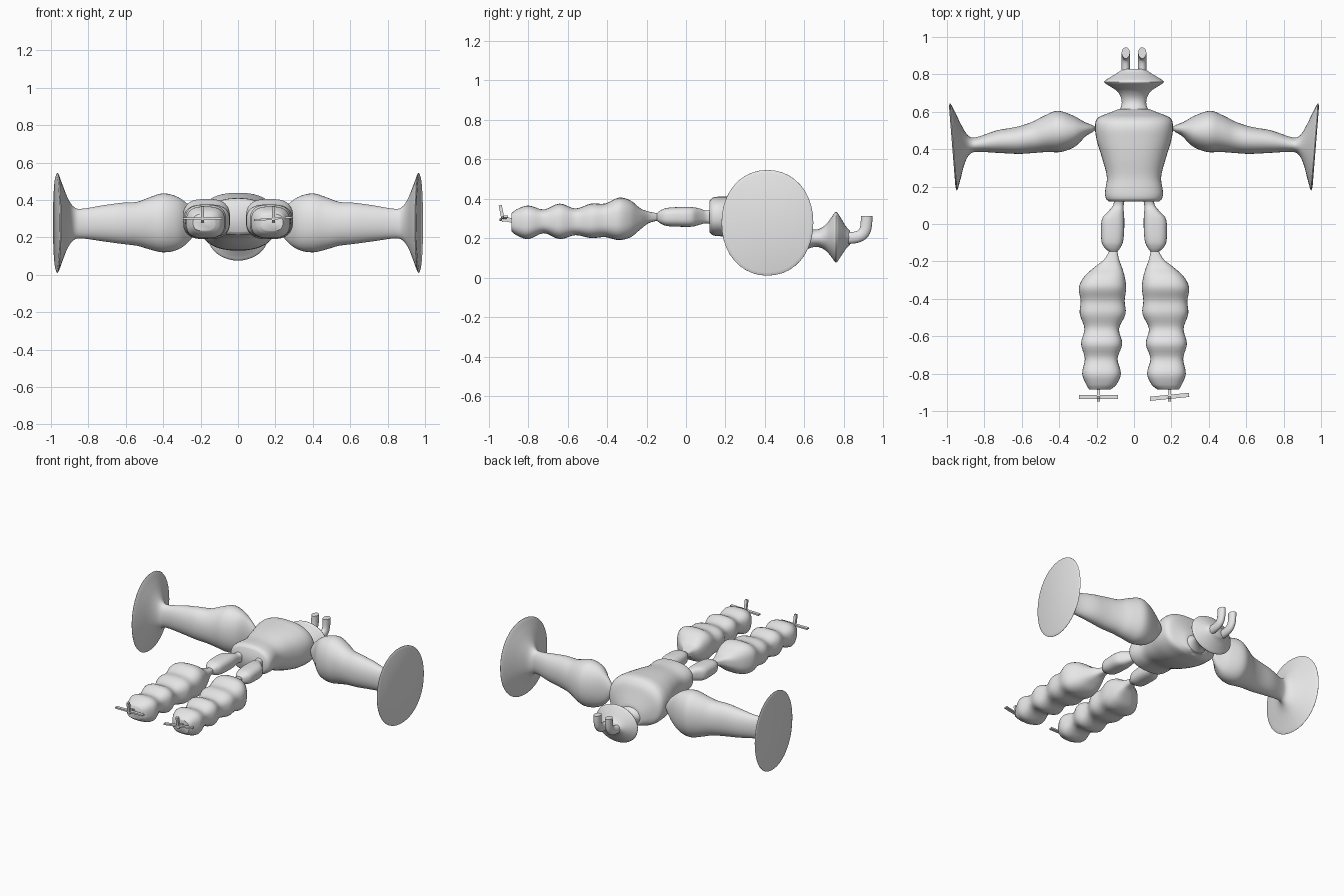
import bpy
import bmesh
import math
from mathutils import Matrix, Vector, Euler

cube = bpy.data.objects.get("Cube")
if cube:
    bpy.data.objects.remove(cube, do_unlink=True)

grey = bpy.data.materials.new("light grey")
grey.use_nodes = True
colour = (0.8, 0.8, 0.8, 1)
grey.diffuse_color = colour
grey.node_tree.nodes["Principled BSDF"].inputs["Base Color"].default_value = colour


def finish(name, bm, smooth=True):
    """Turn a bmesh into a named, coloured and shaded object."""
    bmesh.ops.recalc_face_normals(bm, faces=bm.faces)
    mesh = bpy.data.meshes.new(name)
    bm.to_mesh(mesh)
    bm.free()
    obj = bpy.data.objects.new(name, mesh)
    bpy.context.collection.objects.link(obj)
    mesh.materials.append(grey)
    if smooth:
        bpy.ops.object.select_all(action="DESELECT")
        obj.select_set(True)
        bpy.context.view_layer.objects.active = obj
        bpy.ops.object.shade_smooth_by_angle(angle=math.radians(50))
    return obj


def spline(rows, steps=4):
    """Smoothly interpolate the cross-section stations."""
    rows = [Vector(row) for row in rows]
    result = []
    last = len(rows) - 1
    for i in range(last):
        p, q = rows[i], rows[i + 1]
        before, after = rows[max(i - 1, 0)], rows[min(i + 2, last)]
        # tangents scaled to the uneven spacing of the stations
        span = q[0] - p[0]
        m = (q - before) * (span / (q[0] - before[0]))
        n = (after - p) * (span / (after[0] - p[0]))
        for k in range(steps):
            t = k / steps
            s = t * t * (3 - 2 * t)
            result.append(p * (1 - s) + q * s
                          + m * (t * (1 - t) ** 2) - n * (t * t * (1 - t)))
    return result + [rows[last]]


def loft(name, rows, along="y", side=1, square=2, tilt=0, sides=40):
    """Skin stations of (position, low and high across, low and high z)."""
    bm = bmesh.new()
    rings = []
    for pos, a0, a1, z0, z1 in spline(rows):
        ring = []
        for k in range(sides):
            angle = math.tau * k / sides
            c, s = math.cos(angle), math.sin(angle)
            c = math.copysign(abs(c) ** (2 / square), c)
            s = math.copysign(abs(s) ** (2 / square), s)
            across = c * (a1 - a0) / 2
            a, z = (a0 + a1) / 2 + across, (z0 + z1) / 2 + s * (z1 - z0) / 2
            point = (a, pos, z) if along == "y" else (pos + tilt * across, a, z)
            ring.append(bm.verts.new((side * point[0], point[1], point[2])))
        rings.append(ring)
    for low, high in zip(rings, rings[1:]):
        for k in range(sides):
            n = (k + 1) % sides
            bm.faces.new((low[k], low[n], high[n], high[k]))
    bm.faces.new(rings[0])
    bm.faces.new(rings[-1])
    return finish(name, bm)


def box(name, centre, size, turn=(0, 0, 0)):
    bm = bmesh.new()
    bmesh.ops.create_cube(bm, size=1)
    place = Matrix.LocRotScale(Vector(centre), Euler(turn), Vector(size))
    bmesh.ops.transform(bm, matrix=place, verts=bm.verts)
    return finish(name, bm, smooth=False)


def symmetric(rows):
    """Stations of (y, half width, low z, high z) centred on the body."""
    return [(y, -w, w, low, high) for y, w, low, high in rows]


# Torso, then neck and flared head
loft("torso", symmetric([
    (.12, .135, .23, .39), (.135, .15, .215, .405), (.17, .155, .21, .41),
    (.25, .145, .2, .41), (.35, .17, .16, .425), (.45, .2, .135, .435),
    (.53, .208, .13, .435), (.57, .19, .13, .4), (.595, .13, .135, .33),
    (.615, .08, .14, .27)]), square=2.4)
loft("neck_and_head", symmetric([
    (.59, .09, .13, .29), (.63, .068, .15, .25), (.67, .068, .155, .245),
    (.71, .09, .135, .27), (.74, .135, .1, .31), (.76, .16, .076, .333),
    (.78, .135, .1, .31), (.81, .085, .145, .26), (.83, .06, .165, .238)]))

ARM = [
    (.205, .505, .52, .27, .29), (.225, .49, .53, .23, .33),
    (.26, .47, .545, .18, .37), (.32, .415, .58, .135, .415),
    (.4, .385, .605, .12, .435), (.47, .385, .58, .135, .415),
    (.54, .38, .545, .155, .39), (.62, .375, .52, .165, .385),
    (.73, .38, .5, .18, .37), (.85, .385, .462, .195, .352),
    (.885, .37, .475, .18, .37), (.915, .32, .53, .135, .42),
    (.945, .23, .605, .06, .495), (.965, .18, .645, .01, .545),
    (.972, .195, .63, .025, .53)]

THIGH = [
    (-.15, .09, .13, .29, .325), (-.13, .075, .155, .275, .34),
    (-.1, .06, .172, .262, .352), (-.04, .053, .176, .258, .357),
    (.03, .052, .17, .258, .357), (.07, .055, .135, .268, .35),
    (.1, .055, .112, .275, .34), (.13, .05, .105, .27, .345)]

SHIN = [
    (-.885, .125, .24, .235, .325), (-.86, .095, .255, .215, .345),
    (-.8, .07, .277, .195, .365), (-.72, .088, .263, .225, .345),
    (-.64, .063, .283, .195, .375), (-.56, .08, .265, .215, .35),
    (-.48, .045, .29, .2, .375), (-.41, .05, .285, .205, .375),
    (-.34, .042, .295, .19, .405), (-.28, .05, .265, .205, .39),
    (-.23, .065, .21, .245, .35), (-.19, .08, .16, .275, .335),
    (-.14, .09, .13, .29, .325)]

for label, side in (("left", 1), ("right", -1)):
    # Arm ending in a broad tilted disc, and the segmented leg
    loft(label + "_arm", ARM, along="x", side=side, square=2.1, tilt=.08)
    loft(label + "_thigh", THIGH, side=side, square=2.6)
    loft(label + "_shin", SHIN, side=side, square=2.8)

    # Thin cross-shaped foot; the left one is twisted a little
    twist = (0, -.08, .1) if side > 0 else (0, 0, 0)
    x = .19 * side
    box(label + "_foot_stem", (x, -.9, .293), (.016, .07, .022), (-.2, 0, 0))
    box(label + "_foot_bar", (x, -.924, .3), (.21, .022, .01), twist)
    box(label + "_foot_post", (x, -.933, .325), (.018, .016, .085), (.2, 0, 0))

    # Curled horn on the head, swept along a short path
    curve = bpy.data.curves.new(label + "_horn_path", "CURVE")
    curve.dimensions = "3D"
    curve.bevel_depth = .03
    curve.bevel_resolution = 5
    curve.use_fill_caps = True
    path = curve.splines.new("NURBS")
    points = [(.81, .2), (.86, .2), (.905, .215), (.915, .26), (.915, .312)]
    path.points.add(len(points) - 1)
    for point, (y, z) in zip(path.points, points):
        point.co = (0, y, z, 1)
    path.use_endpoint_u = True
    path.order_u = 4
    temp = bpy.data.objects.new(label + "_horn_path", curve)
    bpy.context.collection.objects.link(temp)
    bpy.context.view_layer.update()
    shape = temp.evaluated_get(bpy.context.evaluated_depsgraph_get()).to_mesh()
    bm = bmesh.new()
    bm.from_mesh(shape)
    bpy.data.objects.remove(temp, do_unlink=True)
    bmesh.ops.remove_doubles(bm, verts=bm.verts, dist=.0001)
    bmesh.ops.scale(bm, vec=(.75, 1, 1), verts=bm.verts)
    bmesh.ops.translate(bm, vec=(.044 * side, 0, 0), verts=bm.verts)
    finish(label + "_horn", bm)
